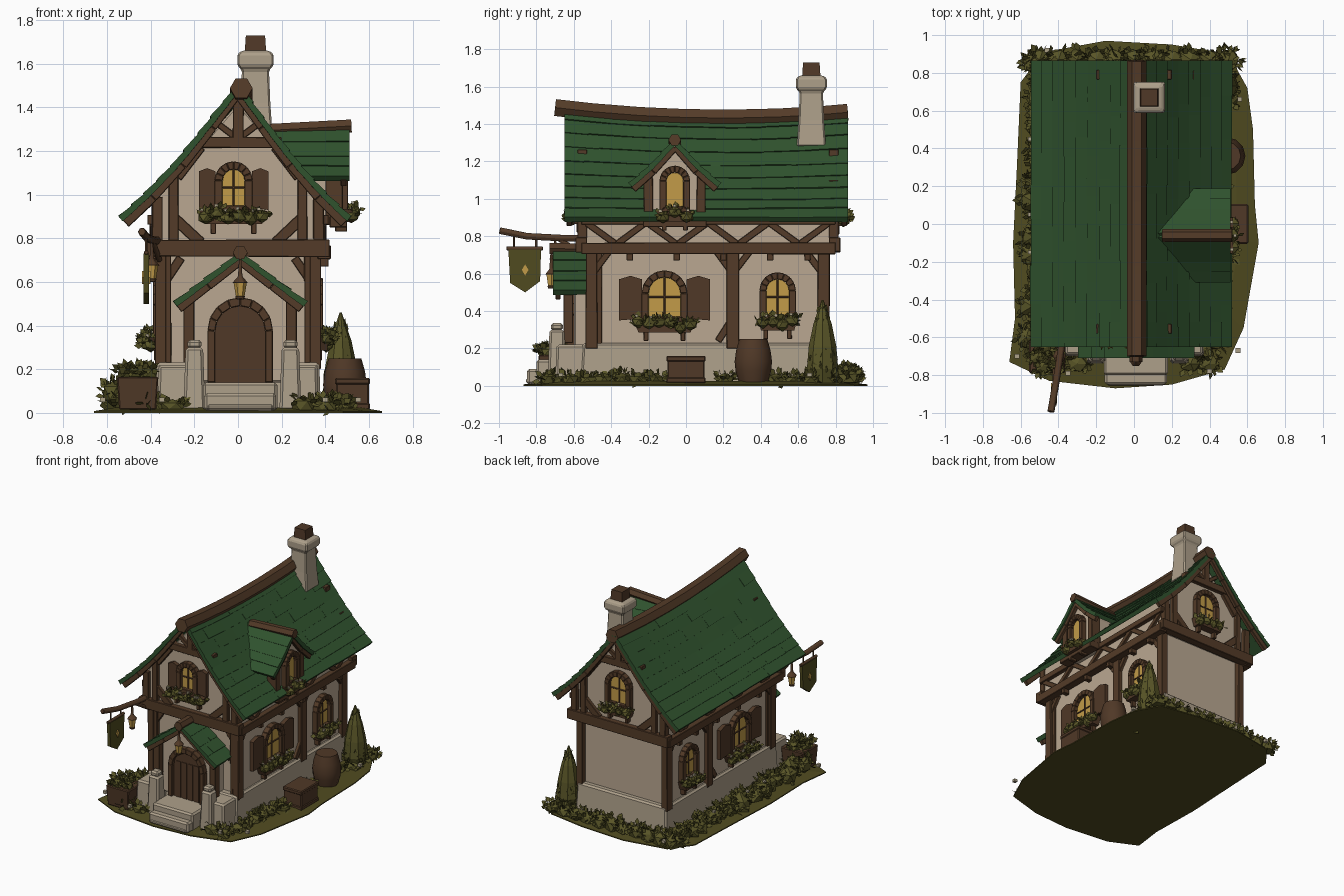
import bpy, bmesh, math, random
from mathutils import Matrix, Vector

if "Cube" in bpy.data.objects:
    bpy.data.objects.remove(bpy.data.objects["Cube"])
random.seed(7)
R = random.uniform
I = Matrix.Identity(4)


def material(name, r, g, b):
    m = bpy.data.materials.new(name)
    m.diffuse_color = (r, g, b, 1)
    m.use_nodes = True
    m.node_tree.nodes["Principled BSDF"].inputs["Base Color"].default_value = m.diffuse_color
    return m


PLASTER = material("plaster", 0.49, 0.39, 0.285)
STONE = material("stone", 0.42, 0.35, 0.255)
TIMBER = material("timber", 0.088, 0.044, 0.021)
WOOD = material("dark_wood", 0.080, 0.040, 0.020)
ROOF = material("green_roof", 0.029, 0.085, 0.027)
LEAF = material("leaf", 0.098, 0.090, 0.020)
GRASS = material("grass", 0.080, 0.070, 0.014)
GLASS = material("lit_glass", 0.54, 0.33, 0.065)
FLOWER = material("flower", 0.42, 0.36, 0.25)


def face(deg, out, shift=0):
    """Wall frame: local x along the wall, y up, z outward."""
    base = Matrix(((1, 0, 0, 0), (0, 0, -1, -out), (0, 1, 0, 0), (0, 0, 0, 1)))
    return Matrix.Rotation(math.radians(deg), 4, 'Z') @ base @ Matrix.Translation((shift, 0, 0))


class Part:
    """Collects pieces of one colour into one object."""
    def __init__(s, name, mat):
        s.name, s.mat, s.bm = name, mat, bmesh.new()

    def loft(s, rings, M=I, caps=True):
        vs = [[s.bm.verts.new(M @ Vector(p)) for p in r] for r in rings]
        n = len(vs[0])
        for a, b in zip(vs, vs[1:]):
            for i in range(n):
                s.bm.faces.new((a[i], a[(i + 1) % n], b[(i + 1) % n], b[i]))
        if caps:
            s.bm.faces.new(vs[0][::-1])
            s.bm.faces.new(vs[-1])

    def prism(s, pts, d0, d1, M=I):
        s.loft([[(x, y, d) for x, y in pts] for d in (d0, d1)], M)

    def box(s, c, size, M=I, taper=1.0):
        x, y, z = (k / 2 for k in size)
        s.loft([[(c[0] + i * x * t, c[1] + j * y * t, c[2] + k * z)
                 for i, j in ((-1, -1), (1, -1), (1, 1), (-1, 1))] for k, t in ((-1, 1), (1, taper))], M)

    def beam(s, a, b, w, d, M, d0=-0.02):
        a, b = Vector(a), Vector(b)
        t = (b - a).normalized()
        n = Vector((-t.y, t.x)) * w / 2
        s.prism([a - n, b - n * R(.85, 1.1), b + n * R(.85, 1.1), a + n], d0, d, M)

    def lathe(s, c, prof, seg=10):
        s.loft([[(c[0] + r * math.cos(i * math.tau / seg), c[1] + r * math.sin(i * math.tau / seg), c[2] + z)
                 for i in range(seg)] for r, z in prof])

    def tube(s, pts, r, seg=6):
        pts = [Vector(p) for p in pts]
        rings = []
        for i, p in enumerate(pts):
            d = pts[min(i + 1, len(pts) - 1)] - pts[max(i - 1, 0)]
            q = d.to_track_quat('Z', 'Y')
            rings.append([p + q @ Vector((r * math.cos(k * math.tau / seg), r * math.sin(k * math.tau / seg), 0))
                          for k in range(seg)])
        s.loft(rings)

    def leaf(s, p, d, size):
        p, d = Vector(p), Vector(d).normalized() * size
        w = d.cross(Vector((R(-1, 1), R(-1, 1), R(-1, 1)))).normalized() * size * 0.38
        s.bm.faces.new([s.bm.verts.new(v) for v in (p, p + d * .5 + w, p + d, p + d * .5 - w)])

    def bush(s, c, r, n=26, sz=0.045):
        c = Vector(c)
        res = bmesh.ops.create_icosphere(s.bm, subdivisions=1, radius=1)
        for v in res['verts']:
            v.co = c + Vector((v.co.x * r[0], v.co.y * r[1], v.co.z * r[2])) * R(.8, 1.05)
            v.co.z = max(v.co.z, 0.012)
        for _ in range(n):
            d = Vector((R(-1, 1), R(-1, 1), R(-.2, 1))).normalized()
            p = c + Vector((d.x * r[0], d.y * r[1], d.z * r[2])) * .75
            p.z = max(p.z, 0.015)
            s.leaf(p, d + Vector((R(-.6, .6), R(-.6, .6), R(0, .5))), sz * R(.7, 1.2))

    def done(s, bevel=0.0, smooth=False):
        bmesh.ops.recalc_face_normals(s.bm, faces=s.bm.faces)
        me = bpy.data.meshes.new(s.name)
        s.bm.to_mesh(me)
        me.materials.append(s.mat)
        o = bpy.data.objects.new(s.name, me)
        bpy.context.collection.objects.link(o)
        if bevel:
            b = o.modifiers.new("soft_edges", 'BEVEL')
            b.width, b.segments = bevel, 1
        if smooth:
            bpy.context.view_layer.objects.active = o
            o.select_set(True)
            bpy.ops.object.shade_smooth_by_angle(angle=math.radians(40))
            o.select_set(False)


FRONT, BACK, RIGHT, LEFT = face(0, 0.55), face(180, 0.785), face(90, 0.385), face(-90, 0.385)
timber, glass, shutters = Part("timber_frame", TIMBER), Part("window_glass", GLASS), Part("shutters", WOOD)
boxes, leaves, flowers = Part("flower_boxes", WOOD), Part("flower_box_leaves", LEAF), Part("flowers", FLOWER)


def arch(u, v, w, h, n=8):
    r = w / 2
    top = [(u + r * math.cos(math.pi * i / n), v + h - r + r * math.sin(math.pi * i / n)) for i in range(n + 1)]
    return [(u + r, v)] + top + [(u - r, v)]


def window(M, u, v, w, h, shutter=0.0, box=0.0, cross=True):
    inner, outer = arch(u, v, w, h), arch(u, v - .03, w + .075, h + .068)
    glass.prism(inner, -.01, .012, M)
    for i in range(len(inner)):
        j = (i + 1) % len(inner)
        timber.prism([inner[i], inner[j], outer[j], outer[i]], -.02, .04, M)
    if cross:
        timber.beam((u, v), (u, v + h), .010, .018, M)
        timber.beam((u - w / 2, v + h * .5), (u + w / 2, v + h * .5), .010, .018, M)
    for sgn in (-1, 1) if shutter else ():
        a, b = u + sgn * (w / 2 + .034), u + sgn * (w / 2 + .034 + shutter)
        shutters.prism([(a, v - .01), (b, v - .02), (b, v + h * .95), ((a + b) / 2, v + h * 1.04), (a, v + h * .95)], -.01, .03, M)
    if box:
        boxes.prism([(u - box * .42, v - .085), (u + box * .42, v - .085), (u + box / 2, v - .025), (u - box / 2, v - .025)], 0, .06, M)
        for k in (-1, 1):
            timber.beam((u + k * box * .3, v - .13), (u + k * box * .3, v - .05), .025, .035, M)
        n = max(3, int(box / .05))
        for i in range(n):
            p = M @ Vector((u + box * ((i + .5) / n - .5), v - .04 + R(-.02, .01), .055))
            leaves.bush(p, (.042, .042, .036), 14, .036)
            flowers.box(p + Vector((R(-.02, .02), R(-.02, .02), .035)), (.016, .016, .014))


# Ground and stone footing
ground = Part("ground", GRASS)
rim = [(-.1, -.87), (.2, -.85), (.48, -.77), (.58, -.55), (.66, -.1), (.64, .1), (.63, .5), (.6, .72), (.5, .9), (.2, .95),
       (-.15, .97), (-.48, .91), (-.6, .75), (-.62, .3), (-.64, -.1), (-.63, -.5), (-.66, -.73), (-.45, -.83)]
ground.loft([[(x * k, y * k, z) for x, y in rim] for k, z in ((1, 0), (1, .008), (.85, .025))])
ground.done()
stone = Part("stone_footing", STONE)
stone.box((0, .11, .12), (.76, 1.35, .22), taper=.98)
for x in (-.29, .29):
    stone.box((x, -.6, .115), (.16, .2, .21), taper=.92)
for x in (-.2, .24):                                   # porch piers
    stone.box((x, -.69, .155), (.10, .10, .29), taper=.8)
    stone.box((x, -.69, .315), (.065, .065, .04))
stone.box((.01, -.70, .075), (.34, .20, .13))
stone.box((.01, -.75, .05), (.33, .20, .08))
stone.box((.01, -.80, .027), (.31, .11, .035))
stone.done(.012)

# Plaster walls: lower storey, upper gable, porch, dormer
walls = Part("plaster_walls", PLASTER)
walls.box((0, .115, .48), (.70, 1.23, .54))
half = [(.385, .74), (.385, .98), (.25, 1.12), (.12, 1.28)]
walls.prism(half + [(0, 1.42)] + [(-x, z) for x, z in half[::-1]], -.785, .55, face(0, 0))
PORCH, DORMER = face(0, 0, .01), face(90, 0, -.06)
walls.prism([(-.22, .14), (.22, .14), (.22, .52), (0, .7), (-.22, .52)], .48, .60, PORCH)
walls.prism([(-.13, .86), (.13, .86), (.13, 1.13), (0, 1.29), (-.13, 1.13)], .1, .465, DORMER)
walls.done(.008)

# Roofs: overlapping tile rows on concave profiles (eave to ridge)
MAIN_P = [(.53, .885), (.40, .995), (.26, 1.13), (.12, 1.29), (0, 1.43)]
PORCH_P = [(.29, .495), (.15, .60), (0, .715)]
DORMER_P = [(.23, 1.07), (.12, 1.165), (0, 1.295)]


def lift(w, k):
    return k * ((w + .2) / .85) ** 2


def roof(name, M, prof, w0, w1, rows, cols, k=0.0, right=1.0):
    part = Part(name, ROOF)

    def at(t):
        f = min(max(t, 0), 1) * (len(prof) - 1)
        i = min(int(f), len(prof) - 2)
        return Vector(prof[i]).lerp(Vector(prof[i + 1]), f - i)
    for sgn in (-1, right):
        for r in range(rows):
            cuts = [w0] + [w0 + (w1 - w0) * (c + (r % 2) * .4 + R(-.15, .15)) / cols for c in range(1, cols)] + [w1]
            for a, b in zip(cuts, cuts[1:]):
                p, q = at(r / rows), at((r + 1.12) / rows)
                d = (q - p).normalized()
                n = Vector((d.y, -d.x))
                p = p - d * R(0, .006)
                up = R(.022, .026)
                sec = [p - n * .006, p + n * up, q + n * .017, q - n * .008]
                hs = [(e.y - prof[0][1]) / (prof[-1][1] - prof[0][1]) for e in sec]
                part.loft([[(sgn * e.x, e.y + lift(w, k) * h, w) for e, h in zip(sec, hs)] for w in (a, b)], M)
    part.done()
    # bargeboards under the front and rear edges
    for sgn in (-1, right):
        for a, b in zip(prof, prof[1:]):
            for w in (w0 + .045, w1):
                ha, hb = ((e[1] - prof[0][1]) / (prof[-1][1] - prof[0][1]) * lift(w, k) for e in (a, b))
                timber.beam((sgn * a[0] * .97, a[1] + ha - .018), (sgn * b[0] * .97, b[1] + hb - .018),
                            .04, w - .012, M, w - .04)


roof("main_roof", face(0, 0), MAIN_P, -.865, .65, 9, 7, .05, .945)
roof("porch_roof", PORCH, PORCH_P, .48, .71, 4, 2)
roof("dormer_roof", DORMER, DORMER_P, .12, .51, 4, 2)
ridges = Part("ridge_beams", TIMBER)
ridges.tube([(.015, -w, 1.432 + lift(w, .05)) for w in (.70, .5, .25, 0, -.25, -.5, -.75, -.865)], .052)
ridges.tube([(.01, -.73, .735), (.01, -.5, .73)], .034)
ridges.tube([(.15, -.06, 1.295), (.52, -.06, 1.315)], .034)
ridges.done(0, True)

# Timber framing on both long sides
for M in (RIGHT, LEFT):
    m = 1 if M is RIGHT else -1
    low = M @ Matrix.Translation((0, 0, -.035))
    for u in (-.505, .25, .735):
        timber.beam((m * u, .2), (m * u, .74), .065, .03, low)
    for u, s in ((-.5, 1), (.25, -1), (.25, 1), (.73, -1)):
        timber.beam((m * u, .6), (m * (u + s * .09), .72), .035, .022, low)
    timber.beam((m * .25, .36), (m * .17, .24), .04, .022, low)
    timber.beam((-.56 * m, .735), (.80 * m, .735), .06, .04, M)
    timber.beam((-.56 * m, .885), (.80 * m, .885), .045, .03, M)
    for i in range(8):
        a = -.53 + i * .163
        timber.beam((m * a, .76 if i % 2 else .87), (m * (a + .15), .87 if i % 2 else .76), .035, .02, M)
    for u in (-.3, -.05, .2, .45, .65):                # joist ends
        timber.beam((m * u, .67), (m * u, .72), .035, .03, M)
    window(low, m * -.115, .37, .17, .21, .125, .33)
    window(low, m * .49, .38, .12, .19, 0, .21)

# Gable framing, front and back
for M in (FRONT, BACK):
    timber.beam((-.42, .755), (.42, .755), .075, .04, M)
    timber.beam((-.2, 1.24), (.2, 1.24), .05, .03, M)
    timber.beam((0, 1.24), (0, 1.46), .05, .03, M)
    for s in (-1, 1):
        timber.beam((s * .37, .74), (s * .37, .99), .05, .03, M)
        timber.beam((s * .295, .76), (s * .295, 1.10), .045, .028, M)
        timber.beam((s * .29, .89), (s * .17, .78), .05, .024, M)
        timber.beam((s * .28, 1.08), (s * .17, 1.22), .05, .024, M)
        timber.beam((s * .02, 1.27), (s * .10, 1.33), .03, .022, M)
window(FRONT, -.02, .95, .10, .165, .075, .31)
window(BACK, 0, .94, .14, .20, 0, .24)
for s in (-1, 1):                                      # front corner and porch posts
    timber.beam((s * .335, .2), (s * .335, .74), .06, -.02, FRONT, -.1)
    timber.beam((s * .335, .60), (s * .26, .71), .04, -.03, FRONT, -.08)
    timber.box((.01 + s * .235, -.63, .38), (.05, .05, .30))
    timber.beam((s * .14, .86), (s * .14, 1.13), .05, .48, DORMER, .4)
timber.beam((-.17, .875), (.17, .875), .05, .50, DORMER, .42)
window(DORMER @ Matrix.Translation((0, 0, .465)), 0, .96, .09, .18, 0, .19, False)

# Door with arched surround
door = Part("door", WOOD)
door.prism(arch(.01, .14, .23, .35), .59, .615, face(0, 0))
for i in range(4):
    door.prism([(-.085 + i * .05, .14), (-.045 + i * .05, .14), (-.045 + i * .05, .41), (-.085 + i * .05, .41)], .61, .62, face(0, 0))
door.done()
ai, ao = arch(.01, .14, .23, .35), arch(.01, .14, .30, .39)
for i in range(len(ai) - 1):
    timber.prism([ai[i], ai[i + 1], ao[i + 1], ao[i]], .58, .64, face(0, 0))

# Chimney
chim = Part("chimney", STONE)
chim.loft([[(.08 + i * r, .67 + j * r, z) for i, j in ((-1, -1), (1, -1), (1, 1), (-1, 1))]
           for r, z in ((.078, 1.28), (.068, 1.42), (.062, 1.57), (.083, 1.59), (.083, 1.645), (.06, 1.66))])
chim.done(.008)
pot = Part("chimney_pot", WOOD)
pot.box((.08, .67, 1.685), (.10, .10, .09), taper=.88)
pot.done()

# Sign arm, banner and lanterns
timber.tube([(-.36, -.5, .79), (-.385, -.66, .79), (-.415, -.85, .80), (-.44, -.995, .83)], .02)
timber.tube([(-.36, -.54, .70), (-.39, -.68, .785)], .014)
banner = Part("hanging_banner", GRASS)
bf = Matrix.Translation((-.42, -.86, 0)) @ face(90, 0)
banner.prism([(-.09, .73), (.085, .73), (.08, .56), (0, .50), (-.08, .55)], -.012, .012, bf)
banner.done()
for z in (-.019, .013):
    glass.prism([(0, .59), (.018, .62), (0, .65), (-.018, .62)], z, z + .006, bf)
timber.tube([(-.42, -.96, .735), (-.42, -.765, .735)], .012)
for y in (-.92, -.80):
    timber.tube([(-.42, y, .73), (-.42, y, .80)], .007)
for x, y, z in ((.01, -.72, .57), (-.395, -.70, .65)):
    glass.lathe((x, y, z), [(.02, -.035), (.03, .025)], 6)
    timber.lathe((x, y, z), [(.02, -.05), (.024, -.034)], 6)
    timber.lathe((x, y, z), [(.038, .025), (.012, .055), (.006, .14)], 6)
timber.done(.004)
for p in (glass, shutters, boxes):
    p.done()

# Yard props: barrel, crate, planters
barrel = Part("barrel", WOOD)
barrel.lathe((.49, .36, .01), [(.075, 0), (.095, .07), (.1, .12), (.092, .18), (.075, .24)], 12)
barrel.done(0, True)
props = Part("crate_and_planter", WOOD)
props.box((.525, 0, .085), (.15, .20, .14))
for z in (.03, .145):
    props.box((.525, 0, z), (.16, .21, .03))
props.box((-.46, -.70, .09), (.17, .16, .15), taper=1.12)
props.done(.006)

# Planting around the walls
shrubs = Part("garden_shrubs", LEAF)
for dx, dy in ((-.05, 0), (.05, -.03), (0, .05), (-.02, -.05)):
    shrubs.bush((-.46 + dx, -.70 + dy, .18), (.05, .05, .035), 26)
for i in range(17):                                    # left hedge, right edging
    y = -.62 + i * .092
    shrubs.bush((-.51 + R(-.03, .03), y, .05), (.085, .07, R(.05, .10)), 30)
    if not -.12 < y < .12 and not .24 < y < .48:
        shrubs.bush((.46 + R(-.03, .03), y, .03), (.07, .06, R(.03, .05)), 20)
for i in range(11):                                    # back and front beds
    x = -.5 + i * .1
    shrubs.bush((x, .87, .04), (.07, .065, R(.04, .08)), 28)
    if .25 < abs(x) < .45:
        shrubs.bush((x, -.74, .03), (.065, .05, R(.03, .06)), 20)
for y in (-.15, .05, .45):
    flowers.box((-.55, y, .13), (.02, .02, .015))
for x, y in ((-.62, -.70), (.55, -.67), (-.46, .92), (.4, -.78), (-.35, -.79), (.56, .66)):
    flowers.box((x, y, .06), (.025, .025, .02))
shrubs.bush((-.57, -.6, .09), (.06, .07, .07), 36)
shrubs.done()
tree = Part("cypress_tree", LEAF)
tree.lathe((.47, .73, .01), [(.06, 0), (.085, .08), (.075, .2), (.05, .32), (.005, .45)], 9)
for _ in range(150):
    t = R(0, 1)
    a, r = R(0, math.tau), .075 * (1 - t) + .005
    d = Vector((math.cos(a), math.sin(a), 0))
    tree.leaf(Vector((.47, .73, .03 + .37 * t)) + d * r, d * .5 + Vector((0, 0, 1)), .045)
tree.done()
leaves.done()
flowers.done()
